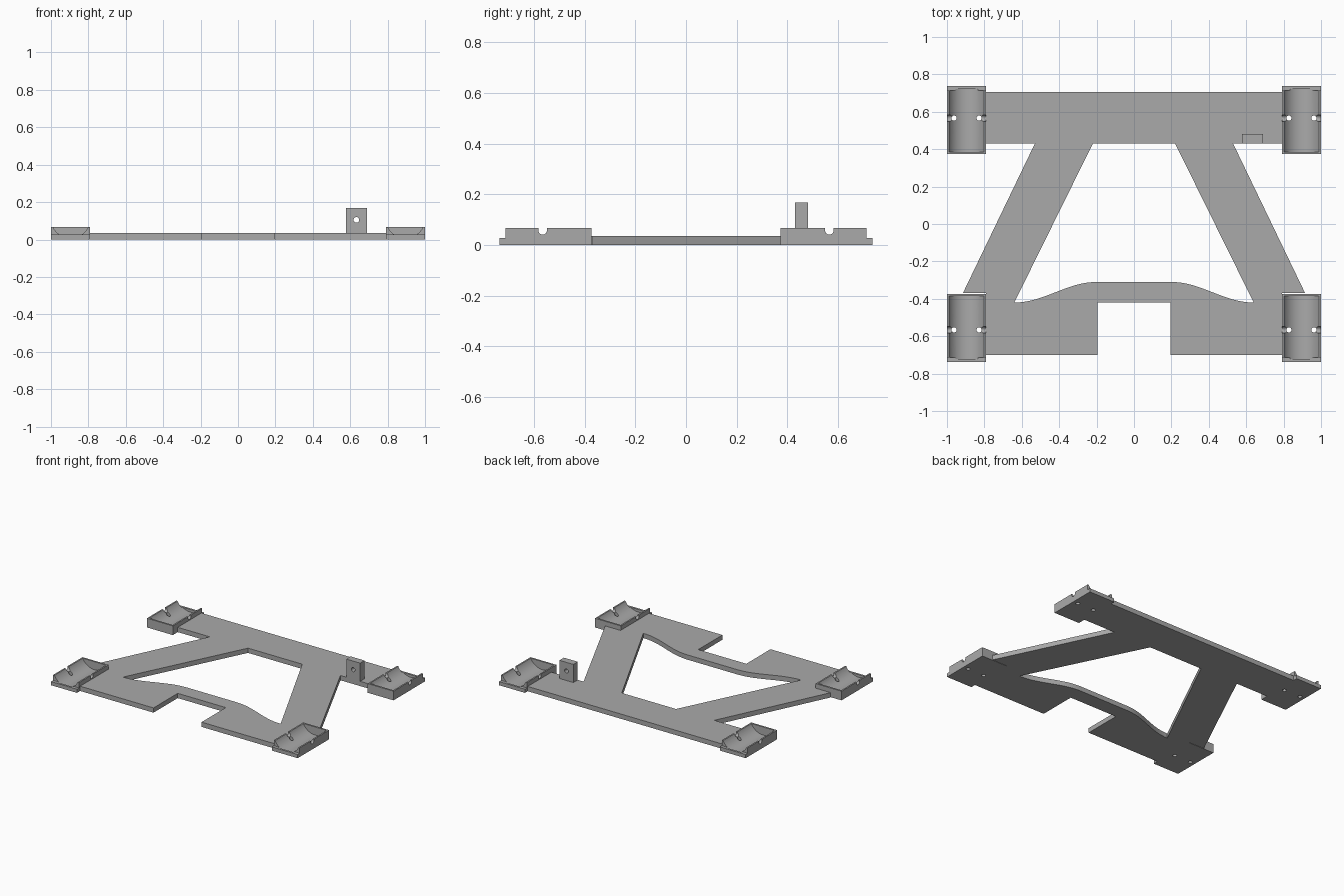
import bpy, bmesh, math
from mathutils import Matrix, Vector

cube = bpy.data.objects.get("Cube")
if cube:
    bpy.data.objects.remove(cube, do_unlink=True)

grey = bpy.data.materials.new("plain_grey")
grey.use_nodes = True
grey.diffuse_color = (0.4, 0.4, 0.4, 1)
grey.node_tree.nodes["Principled BSDF"].inputs["Base Color"].default_value = (0.4, 0.4, 0.4, 1)


def make_object(name, bm):
    bmesh.ops.recalc_face_normals(bm, faces=bm.faces)
    mesh = bpy.data.meshes.new(name)
    bm.to_mesh(mesh)
    bm.free()
    mesh.materials.append(grey)
    obj = bpy.data.objects.new(name, mesh)
    bpy.context.collection.objects.link(obj)
    return obj


def box(name, lo, hi):
    lo, hi = Vector(lo), Vector(hi)
    bm = bmesh.new()
    bmesh.ops.create_cube(bm, size=1)
    bmesh.ops.scale(bm, vec=hi - lo, verts=bm.verts)
    bmesh.ops.translate(bm, vec=(lo + hi) / 2, verts=bm.verts)
    return make_object(name, bm)


def rod(name, centre, radius, length, axis, sides=32):
    turn = {"X": Matrix.Rotation(math.pi / 2, 4, "Y"),
            "Y": Matrix.Rotation(math.pi / 2, 4, "X"),
            "Z": Matrix.Identity(4)}[axis]
    bm = bmesh.new()
    bmesh.ops.create_cone(bm, cap_ends=True, segments=sides, radius1=radius,
                          radius2=radius, depth=length,
                          matrix=Matrix.Translation(centre) @ turn)
    return make_object(name, bm)


def apply(obj, mod):
    bpy.context.view_layer.objects.active = obj
    bpy.ops.object.modifier_apply(modifier=mod.name)


def cut(obj, cutter):
    cutter.hide_render = True
    mod = obj.modifiers.new("cut", "BOOLEAN")
    mod.operation, mod.solver, mod.object = "DIFFERENCE", "EXACT", cutter
    apply(obj, mod)
    bpy.data.objects.remove(cutter, do_unlink=True)


def mirror(obj, axes):
    mod = obj.modifiers.new("mirror", "MIRROR")
    mod.use_axis = axes
    mod.merge_threshold = 0.0005
    apply(obj, mod)


def smooth(obj):
    bpy.ops.object.select_all(action="DESELECT")
    obj.select_set(True)
    bpy.context.view_layer.objects.active = obj
    bpy.ops.object.shade_smooth_by_angle(angle=math.radians(30))


# Base plate: half outline, extruded and mirrored
steps = 16
s_curve = [(0.2 + 0.44 * i / steps,
            -0.365 + 0.055 * math.cos(math.pi * i / steps)) for i in range(steps + 1)]
outline = [(0, 0.705), (0.79, 0.705), (0.79, 0.43), (0.53, 0.43), (0.915, -0.37),
           (0.79, -0.37), (0.79, -0.7), (0.195, -0.7), (0.195, -0.42), (0, -0.42),
           (0, -0.31)] + s_curve + [(0.22, 0.43), (0, 0.43)]
bm = bmesh.new()
face = bm.faces.new([bm.verts.new((x, y, 0)) for x, y in outline])
top = bmesh.ops.extrude_face_region(bm, geom=[face])["geom"]
bmesh.ops.translate(bm, vec=(0, 0, 0.035),
                    verts=[v for v in top if isinstance(v, bmesh.types.BMVert)])
inner = [f for f in bm.faces if all(abs(v.co.x) < 1e-5 for v in f.verts)]
bmesh.ops.delete(bm, geom=inner, context="FACES")
plate = make_object("base_plate", bm)
mirror(plate, (True, False, False))
smooth(plate)

# Corner cradles: one block, carved and mirrored to four corners
mid_x, tie_y = 0.895, 0.566
cradles = box("corner_cradles", (0.79, 0.373, 0), (1, 0.737, 0.067))
cut(cradles, rod("trough", (mid_x, 0.554, 0.113), 0.105, 0.336, "Y", 64))
cut(cradles, box("end_step", (0.7, 0.713, 0.027), (1.1, 0.8, 0.2)))
cut(cradles, rod("tie_groove", (mid_x, tie_y, 0.058), 0.017, 0.3, "X"))
cut(cradles, box("groove_mouth", (0.7, tie_y - 0.017, 0.058), (1.1, tie_y + 0.017, 0.2)))
for side in (-1, 1):
    cut(cradles, rod("tie_hole", (mid_x + side * 0.067, tie_y, 0), 0.014, 0.3, "Z"))
mirror(cradles, (True, True, False))
smooth(cradles)

# Upright lug with a cross hole
lug = box("upright_lug", (0.577, 0.43, 0.03), (0.69, 0.481, 0.168))
cut(lug, rod("lug_hole", (0.633, 0.45, 0.105), 0.015, 0.3, "Y"))
smooth(lug)
